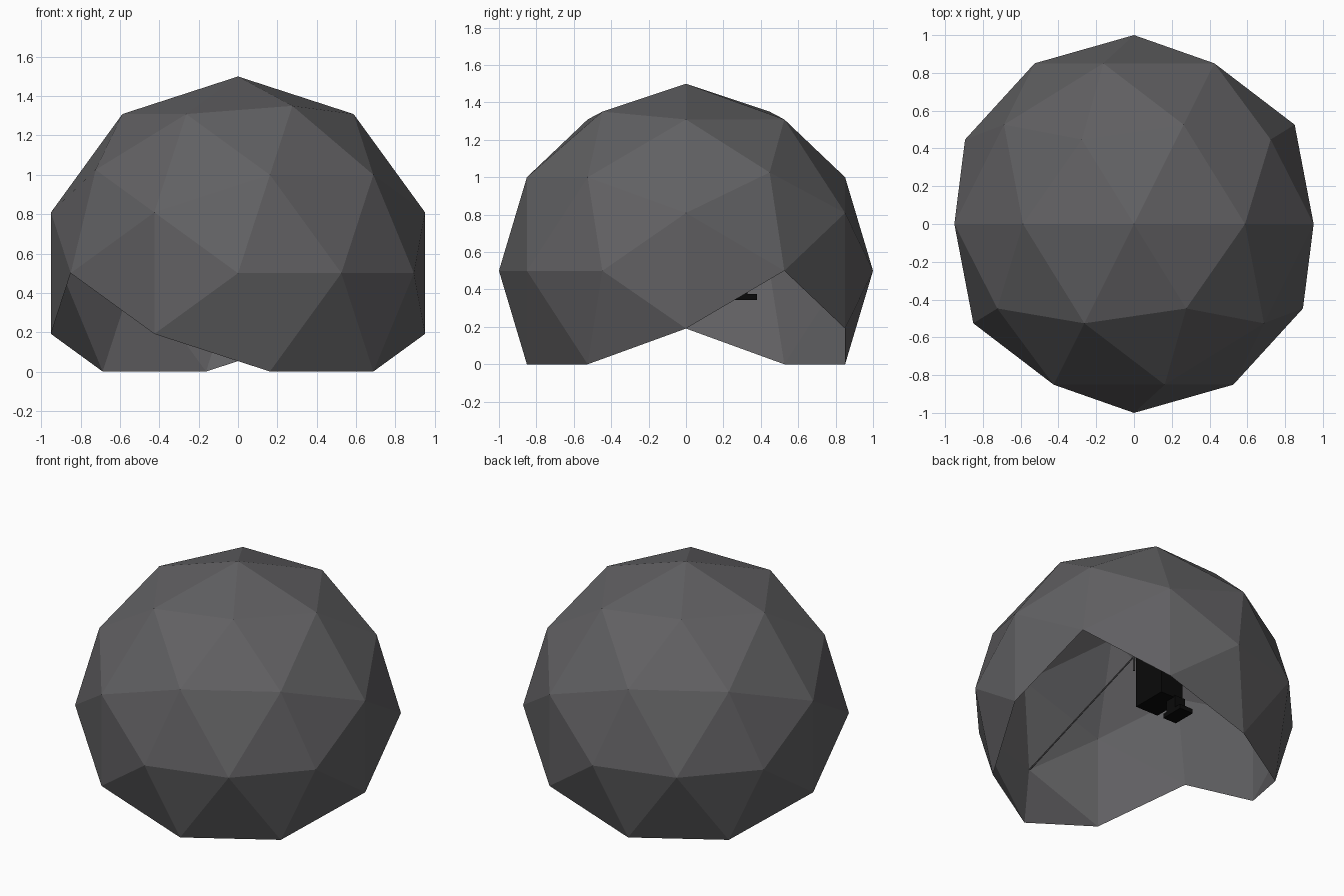
import bpy
import bmesh
from math import radians
from mathutils import Matrix, Vector

cube = bpy.data.objects.get("Cube")
if cube:
    bpy.data.objects.remove(cube, do_unlink=True)


def material(name, colour):
    mat = bpy.data.materials.new(name)
    mat.use_nodes = True
    mat.diffuse_color = colour
    mat.node_tree.nodes["Principled BSDF"].inputs["Base Color"].default_value = colour
    return mat


def finish(name, bm, mat):
    mesh = bpy.data.meshes.new(name)
    bm.to_mesh(mesh)
    bm.free()
    mesh.materials.append(mat)
    obj = bpy.data.objects.new(name, mesh)
    bpy.context.collection.objects.link(obj)
    return obj


def box(name, low, high, mat):
    low, high = Vector(low), Vector(high)
    bm = bmesh.new()
    place = Matrix.Translation((low + high) / 2) @ Matrix.Diagonal((*(high - low), 1))
    bmesh.ops.create_cube(bm, size=1, matrix=place)
    return finish(name, bm, mat)


def rod(name, start, end, radius, mat):
    start, end = Vector(start), Vector(end)
    axis = end - start
    turn = axis.to_track_quat("Z", "Y").to_matrix().to_4x4()
    bm = bmesh.new()
    bmesh.ops.create_cone(bm, cap_ends=True, segments=6, radius1=radius, radius2=radius,
                          depth=axis.length, matrix=Matrix.Translation((start + end) / 2) @ turn)
    return finish(name, bm, mat)


shell_grey = material("shell_grey", (0.12, 0.118, 0.124, 1))
black = material("black", (0.003, 0.003, 0.003, 1))

# Faceted dome: a sphere lying on its side, open underneath
bm = bmesh.new()
bmesh.ops.create_icosphere(bm, subdivisions=2, radius=1,
                           matrix=Matrix.Rotation(radians(90), 4, "X"))
bmesh.ops.delete(bm, geom=[v for v in bm.verts if v.co.z < -0.51], context="VERTS")
bmesh.ops.translate(bm, verts=bm.verts, vec=(0, 0, 0.5))
finish("dome_shell", bm, shell_grey)

# Thin supports inside the dome
rod("hanging_rod", (0, 0, 1.49), (0, 0, 0.76), 0.006, shell_grey)
rod("front_strut", (0, -0.99, 0.5), (0, 0, 0.86), 0.005, shell_grey)

# Small dark fixture hanging inside
box("fixture_body", (-0.12, 0.08, 0.45), (0.05, 0.32, 0.8), black)
box("fixture_leg", (-0.13, 0.25, 0.345), (-0.05, 0.33, 0.46), black)
box("fixture_foot", (-0.15, 0.22, 0.345), (-0.05, 0.38, 0.375), black)
